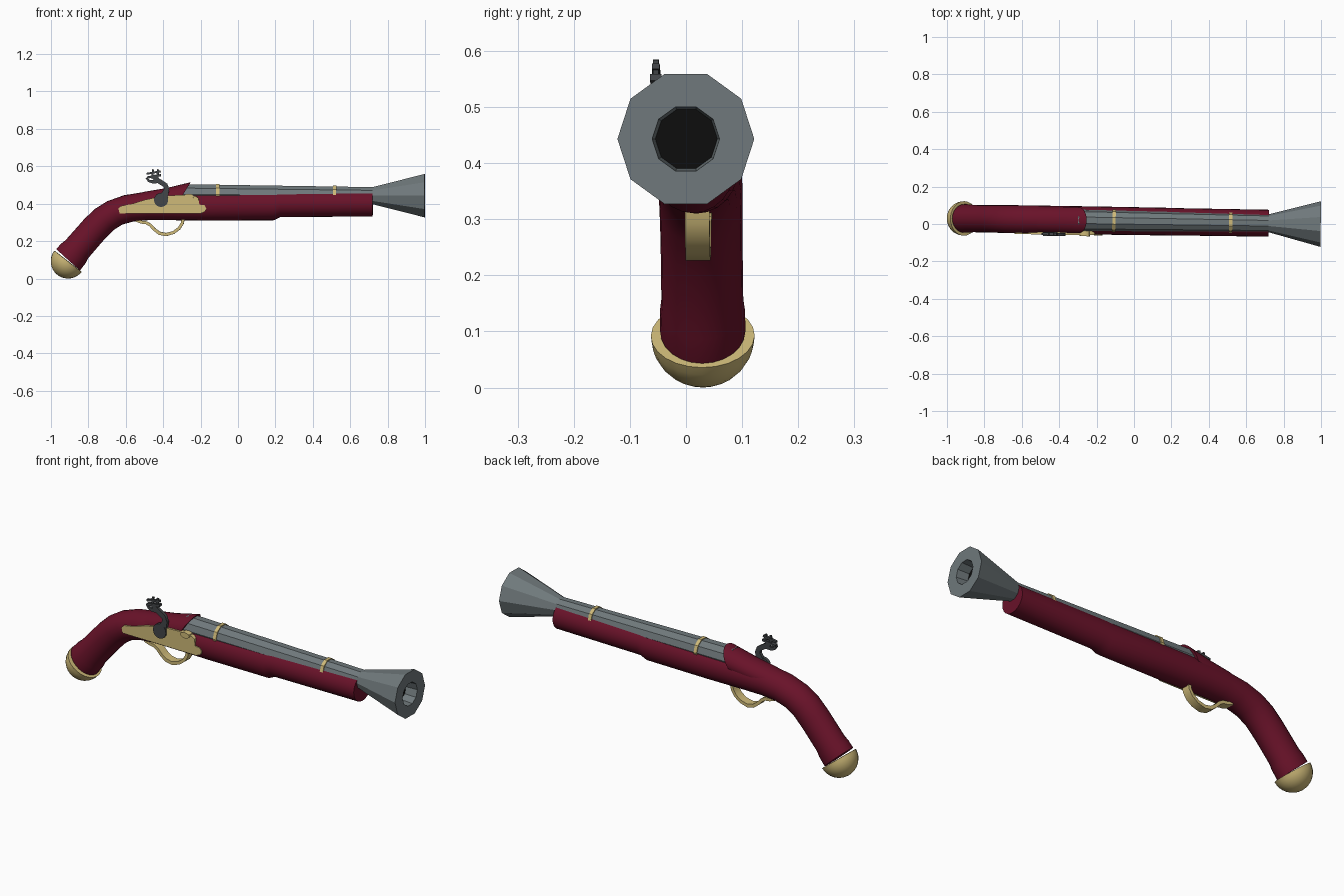
import bpy, bmesh
from math import sin, cos, pi, radians
from mathutils import Vector, Matrix

if "Cube" in bpy.data.objects:
    bpy.data.objects.remove(bpy.data.objects["Cube"])

# The whole gun lies slightly turned about z
TURN = Matrix.Translation((0, 0.0155, 0)) @ Matrix.Rotation(-0.0158, 4, 'Z')


def material(name, rgb):
    m = bpy.data.materials.new(name)
    m.diffuse_color = (*rgb, 1)
    m.use_nodes = True
    m.node_tree.nodes["Principled BSDF"].inputs["Base Color"].default_value = m.diffuse_color
    return m


WOOD = material("red_wood", (0.14, 0.006, 0.022))
BRASS = material("brass", (0.62, 0.49, 0.19))
STEEL = material("steel", (0.16, 0.19, 0.20))
DARK = material("dark_steel", (0.055, 0.06, 0.065))
BLACK = material("black", (0.004, 0.004, 0.004))


def build(name, rings, mat, smooth=30, caps=(True, True)):
    """Skin a list of equal-length rings into one object."""
    bm = bmesh.new()
    loops = [[bm.verts.new(p) for p in r] for r in rings]
    n = len(loops[0])
    for a, b in zip(loops, loops[1:]):
        for i in range(n):
            j = (i + 1) % n
            bm.faces.new((a[i], a[j], b[j], b[i]))
    if caps[0]:
        bm.faces.new(loops[0][::-1])
    if caps[1]:
        bm.faces.new(loops[-1])
    bmesh.ops.recalc_face_normals(bm, faces=bm.faces)
    bm.transform(TURN)
    me = bpy.data.meshes.new(name)
    bm.to_mesh(me)
    bm.free()
    me.materials.append(mat)
    ob = bpy.data.objects.new(name, me)
    bpy.context.collection.objects.link(ob)
    if smooth:
        bpy.context.view_layer.objects.active = ob
        ob.select_set(True)
        bpy.ops.object.shade_smooth_by_angle(angle=radians(smooth))
        ob.select_set(False)
    return ob


def oval(top, bottom, half_width, n=24):
    """Oval section between a top and a bottom point of the side profile."""
    t, b = Vector((top[0], 0, top[1])), Vector((bottom[0], 0, bottom[1]))
    c, r = (t + b) / 2, (t - b) / 2
    return [c + r * sin(2 * pi * i / n) + Vector((0, half_width * cos(2 * pi * i / n), 0))
            for i in range(n)]


def circle(x, z, r, n=10):
    return oval((x, z + r), (x, z - r), r, n)


def plate(name, outline, y0, y1, mat):
    """Side profile extruded along y."""
    return build(name, [[(x, y, z) for x, z in outline] for y in (y0, y1)], mat)


def strip(name, path, y0, y1, mat):
    """Flat bar following (x, z, half thickness) points."""
    rings = []
    for i, (x, z, t) in enumerate(path):
        a, b = path[max(i - 1, 0)], path[min(i + 1, len(path) - 1)]
        d = Vector((b[0] - a[0], b[1] - a[1])).normalized() * t
        rings.append([(x - d.y, y0, z + d.x), (x - d.y, y1, z + d.x),
                      (x + d.y, y1, z - d.x), (x + d.y, y0, z - d.x)])
    return build(name, rings, mat, 40)


# Stock: curved grip running into a straight fore-end with a step below
profile = [((-.972, .158), (-.845, .043), .076), ((-.945, .187), (-.812, .086), .076),
           ((-.922, .205), (-.800, .110), .073), ((-.82, .32), (-.72, .203), .073),
           ((-.765, .372), (-.667, .258), .074), ((-.70, .413), (-.62, .288), .075),
           ((-.61, .445), (-.56, .305), .075), ((-.50, .463), (-.48, .312), .075),
           ((-.38, .468), (-.38, .312), .075), ((-.16, .469), (-.16, .310), .075),
           ((.19, .470), (.19, .311), .074), ((.225, .470), (.225, .328), .073),
           ((.72, .471), (.72, .332), .072)]
build("stock", [oval(*p) for p in profile], WOOD)

# Raised wood behind the barrel
hood = [((-.62, .435), (-.60, .34), .060), ((-.50, .464), (-.50, .35), .068),
        ((-.39, .482), (-.43, .36), .070), ((-.253, .515), (-.34, .37), .070)]
build("breech_hood", [oval(*p) for p in hood], WOOD)

# Butt cap: hemisphere with its flat side against the grip
axis = Vector((-.615, 0, -.788))
side = Vector((.788, 0, -.615))
centre = Vector((-.909, 0, .0925))
cap = []
for k in range(9):
    a = radians(k * 10.9)
    r = .0925 * cos(a)
    cap.append([centre + axis * .0925 * sin(a) + side * r * cos(2 * pi * i / 24)
                + Vector((0, r * sin(2 * pi * i / 24), 0)) for i in range(24)])
build("butt_cap", cap, BRASS, 40)

# Ten-sided barrel with flared, hollow muzzle
build("barrel", [circle(-.30, .45, .057), circle(.72, .443, .048), circle(.9985, .443, .122),
                 circle(.9985, .443, .060), circle(.93, .443, .055)],
      STEEL, 0, (True, False))
build("bore", [circle(.925, .443, .056), circle(.935, .443, .056)], BLACK, 0)

# Barrel bands
for i, (x, z, r) in enumerate([(-.107, .449, .060), (.517, .444, .055)]):
    build(f"barrel_band_{i + 1}", [circle(x - .009, z, r), circle(x + .009, z, r)], BRASS, 0)

# Lock plate and pan on the front side
plate("lock_plate", [(-.638, .375), (-.632, .347), (-.20, .347), (-.175, .358), (-.168, .375),
                     (-.178, .392), (-.205, .395), (-.21, .43), (-.225, .44), (-.30, .447),
                     (-.40, .442), (-.50, .420), (-.57, .398), (-.625, .388)],
      -.079, -.04, BRASS)
pan = [(-.262 + .027 * cos(a * pi / 6), .438 + .015 * sin(a * pi / 6)) for a in range(12)]
plate("flash_pan", pan, -.085, -.045, BRASS)

# Hammer: disc, curved neck, two jaws and clamp screw
disc = [(-.41 + .038 * cos(a * pi / 8), .42 + .038 * sin(a * pi / 8)) for a in range(16)]
plate("hammer_disc", disc, -.086, -.07, DARK)
strip("hammer_neck", [(-.40, .43, .024), (-.388, .455, .018), (-.380, .478, .014),
                      (-.387, .499, .013), (-.412, .515, .013), (-.437, .530, .013),
                      (-.452, .550, .012)], -.085, -.069, DARK)
strip("hammer_spur", [(-.425, .52, .010), (-.455, .517, .009), (-.475, .522, .007),
                      (-.49, .538, .003)], -.083, -.071, DARK)
strip("lower_jaw", [(-.485, .540, .006), (-.41, .553, .006)], -.086, -.066, DARK)
strip("upper_jaw", [(-.488, .560, .005), (-.412, .573, .005)], -.083, -.069, DARK)
for i, x in enumerate((-.457, -.43)):
    strip(f"clamp_screw_{i + 1}", [(x, .535, .006), (x + .004, .584, .005)], -.081, -.071, DARK)

# Trigger guard with a curled tail
strip("trigger_guard", [(-.292, .325, .008), (-.298, .295, .008), (-.315, .268, .008),
                        (-.345, .246, .008), (-.385, .235, .009), (-.42, .242, .009),
                        (-.447, .262, .008), (-.468, .285, .008), (-.49, .298, .008),
                        (-.515, .301, .008), (-.545, .312, .008)], -.022, .022, BRASS)
